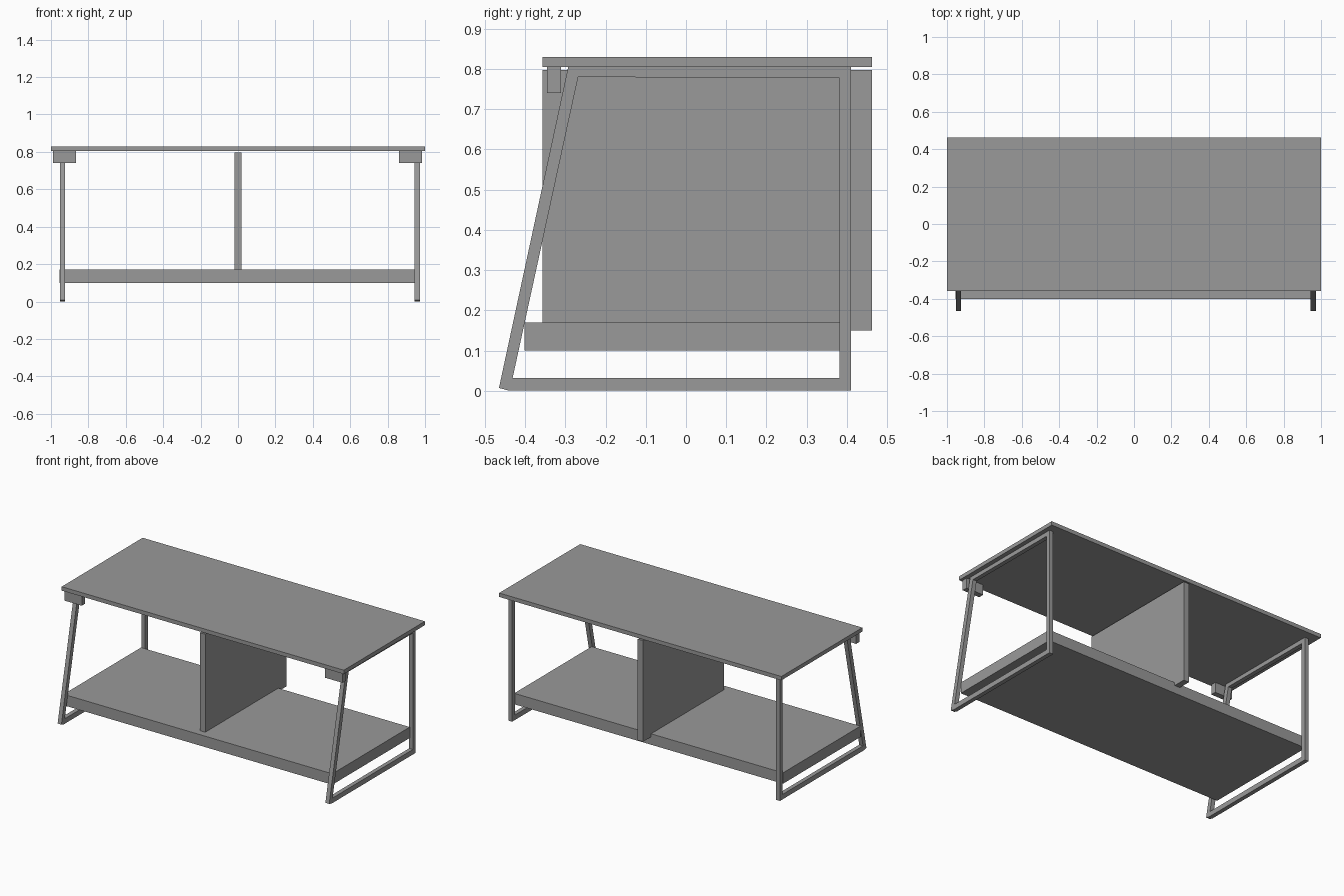
import bpy
import bmesh

cube = bpy.data.objects.get("Cube")
if cube:
    bpy.data.objects.remove(cube, do_unlink=True)

# One plain grey for everything
grey = bpy.data.materials.new("plain grey")
grey.use_nodes = True
grey.diffuse_color = (0.32, 0.32, 0.32, 1)
grey.node_tree.nodes["Principled BSDF"].inputs["Base Color"].default_value = (0.32, 0.32, 0.32, 1)


def finish(name, bm):
    bmesh.ops.recalc_face_normals(bm, faces=bm.faces)
    mesh = bpy.data.meshes.new(name)
    bm.to_mesh(mesh)
    bm.free()
    mesh.materials.append(grey)
    obj = bpy.data.objects.new(name, mesh)
    bpy.context.collection.objects.link(obj)
    return obj


def box(name, x, y, z):
    """Box from its (low, high) range on each axis."""
    bm = bmesh.new()
    bmesh.ops.create_cube(bm, size=1)
    for v in bm.verts:
        for axis, (low, high) in enumerate((x, y, z)):
            v.co[axis] = low if v.co[axis] < 0 else high
    return finish(name, bm)


def loop_frame(name, x, outer, inner):
    """Closed flat-bar frame: matching outer and inner (y, z) outlines, given thickness in x."""
    bm = bmesh.new()
    rings = [[bm.verts.new((px, y, z)) for y, z in outline]
             for px, outline in ((x[0], outer), (x[1], outer), (x[1], inner), (x[0], inner))]
    count = len(outer)
    for ring, following in zip(rings, rings[1:] + rings[:1]):
        for i in range(count):
            j = (i + 1) % count
            bm.faces.new((ring[i], ring[j], following[j], following[i]))
    return finish(name, bm)


# Horizontal boards
box("table_top", (-1, 1), (-0.357, 0.463), (0.805, 0.83))
box("lower_shelf", (-0.955, 0.95), (-0.402, 0.382), (0.10, 0.17))

# Upright panel in the middle, overhanging the back of the shelf
box("centre_divider", (-0.02, 0.018), (-0.357, 0.463), (0.15, 0.797))

# Side frames with a slanted front leg
outer = [(-0.465, 0.007), (-0.44, 0), (0.41, 0), (0.41, 0.805), (-0.293, 0.805)]
inner = [(-0.431, 0.032), (-0.42, 0.032), (0.382, 0.032), (0.382, 0.777), (-0.268, 0.78)]
for side, x in (("right", (-0.953, -0.926)), ("left", (0.945, 0.972))):
    loop_frame(side + "_leg_frame", x, outer, inner)

# Small blocks under the front corners of the top
for side, x in (("right", (-0.988, -0.865)), ("left", (0.86, 0.983))):
    box(side + "_corner_block", x, (-0.346, -0.311), (0.74, 0.805))
